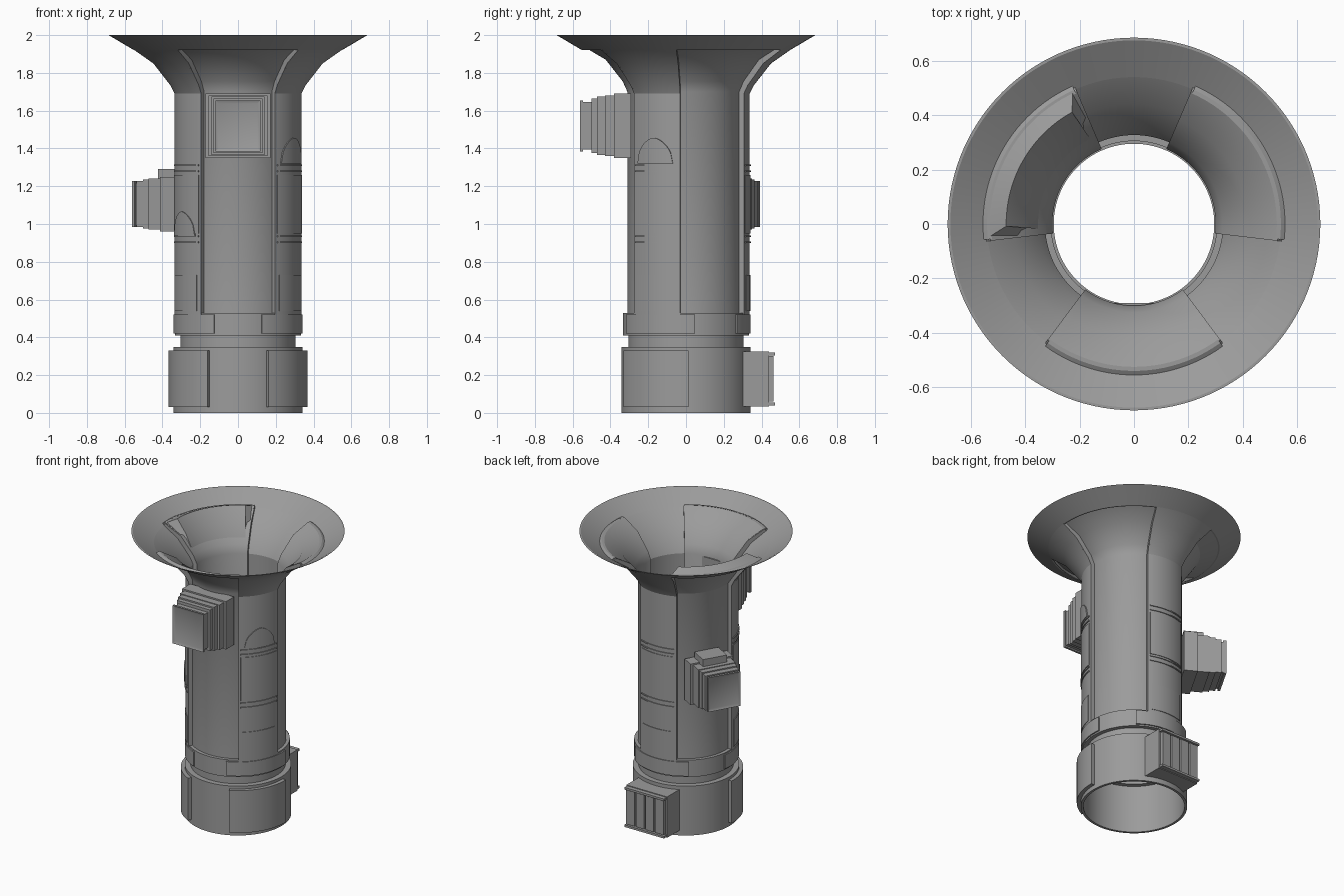
import bpy, bmesh, math
from mathutils import Matrix, Vector

cube = bpy.data.objects.get("Cube")
if cube:
    bpy.data.objects.remove(cube, do_unlink=True)

grey = bpy.data.materials.new("plain grey")
grey.use_nodes = True
grey.diffuse_color = (0.33, 0.33, 0.33, 1)
grey.node_tree.nodes["Principled BSDF"].inputs["Base Color"].default_value = (0.33, 0.33, 0.33, 1)


def finish(name, bm):
    """Turn a bmesh into a smooth object with sharp creases."""
    bmesh.ops.recalc_face_normals(bm, faces=bm.faces[:])
    for f in bm.faces:
        f.smooth = True
    for e in bm.edges:
        e.smooth = len(e.link_faces) == 2 and e.calc_face_angle(0) < math.radians(25)
    me = bpy.data.meshes.new(name)
    bm.to_mesh(me)
    bm.free()
    me.materials.append(grey)
    ob = bpy.data.objects.new(name, me)
    bpy.context.collection.objects.link(ob)
    return ob


def polar(r, a, z):
    a = math.radians(a)
    return Vector((r * math.cos(a), r * math.sin(a), z))


def sector(name, profile, mid=0, half=180):
    """Sweep a closed (radius, height[, angular inset]) profile around z."""
    full = half >= 180
    n = 120 if full else max(1, round(half / 1.5))
    bm = bmesh.new()
    rows = []
    for i in range(n if full else n + 1):
        t = 2 * i / n - 1
        rows.append([bm.verts.new(polar(p[0], mid + t * (half - (p[2] if len(p) > 2 else 0)), p[1]))
                     for p in profile])
    k = len(profile)
    for i in range(n):
        a, b = rows[i], rows[(i + 1) % len(rows)]
        for j in range(k):
            bm.faces.new((a[j], a[(j + 1) % k], b[(j + 1) % k], b[j]))
    if not full:
        bm.faces.new(rows[0])
        bm.faces.new(rows[-1])
    return finish(name, bm)


def band(name, r0, r1, z0, z1, mid=0, half=180):
    return sector(name, [(r0, z0), (r1, z0), (r1, z1), (r0, z1)], mid, half)


def thick(points, t):
    return points + [(r - t, z) for r, z in reversed(points)]


def block(name, angle, r0, r1, w, z0, z1, shift=0, inset=0):
    """Box standing off the tube at an angle, optionally with a sunken outer face."""
    bm = bmesh.new()
    bmesh.ops.create_cube(bm, size=1)
    bmesh.ops.transform(bm, verts=bm.verts, matrix=Matrix.Translation(
        ((r0 + r1) / 2, shift, (z0 + z1) / 2)) @ Matrix.Diagonal((r1 - r0, 2 * w, z1 - z0, 1)))
    if inset:
        face = max(bm.faces, key=lambda f: f.calc_center_median().x)
        bmesh.ops.inset_region(bm, faces=[face], thickness=inset)
        for v in face.verts:
            v.co.x -= 0.008
    bmesh.ops.rotate(bm, verts=bm.verts, matrix=Matrix.Rotation(math.radians(angle), 3, "Z"))
    return finish(name, bm)


def arch(name, mid, half, z0, h, r0, r1):
    """Curved plate with a rounded top."""
    bm = bmesh.new()
    n = 20
    rows = []
    for i in range(n + 1):
        t = 2 * i / n - 1
        top = z0 + 0.006 + h * math.sqrt(max(0, 1 - abs(t) ** 1.6))
        rows.append([bm.verts.new(polar(r, mid + half * t, z))
                     for r, z in ((r0, z0), (r1, z0), (r1, top), (r0, top))])
    for a, b in zip(rows, rows[1:]):
        for j in range(4):
            bm.faces.new((a[j], a[(j + 1) % 4], b[(j + 1) % 4], b[j]))
    bm.faces.new(rows[0])
    bm.faces.new(rows[-1])
    return finish(name, bm)


# Base, neck and collar
band("base_tube", 0.325, 0.342, 0, 0.35)
band("neck", 0.295, 0.305, 0.34, 0.42)
band("base_top_ledge", 0.295, 0.34, 0.338, 0.35)
band("collar", 0.305, 0.333, 0.41, 0.53)
band("collar_floor", 0.297, 0.325, 0.41, 0.42)

# Flared rim
sector("flared_rim", thick([(0.55, 1.92), (0.685, 2.0)], 0.01))

# Raised columns and sunken panels alternate around the tube
column = thick([(0.337, 0.52), (0.337, 1.69), (0.36, 1.735), (0.45, 1.85), (0.55, 1.92)], 0.01)
panel = thick([(0.31, 0.52), (0.31, 1.70), (0.335, 1.755), (0.425, 1.87), (0.535, 1.935)], 0.01)
edge = [(0.337, 0.52), (0.337, 1.69), (0.36, 1.735), (0.45, 1.85), (0.55, 1.92),
        (0.53, 1.935), (0.415, 1.87), (0.325, 1.755), (0.30, 1.70), (0.30, 0.52)]
for k, mid in enumerate((-90, 30, 150)):
    sector(f"panel_{k + 1}", panel, mid, 36)
    sector(f"panel_top_step_{k + 1}", [(0.55, 1.92), (0.53, 1.938), (0.54, 1.938), (0.56, 1.926)], mid, 36)
    for side in (-1, 1):
        sector(f"panel_edge_{k + 1}_{side}", edge, mid + side * 36, 0.7)
    # Column with its seam bands and thin cover plates
    c = mid + 60
    sector(f"column_{k + 1}", column, c, 24)
    for z in (0.92, 1.295):
        band(f"seam_lower_{k + 1}", 0.33, 0.343, z - 0.02, z - 0.012, c, 22)
        band(f"seam_upper_{k + 1}", 0.33, 0.343, z + 0.012, z + 0.02, c, 22)
    band(f"cover_plate_{k + 1}", 0.33, 0.341, 0.95, 1.26, c, 22)
    band(f"foot_plate_{k + 1}", 0.33, 0.341, 0.54, 0.73, c, 20)
    band(f"collar_plate_{k + 1}", 0.32, 0.342, 0.42, 0.52, c, 38)

# Arched plates on the two front columns
arch("left_arch_plate", -30, 18, 1.32, 0.13, 0.33, 0.345)
arch("right_arch_plate", 210, 18, 0.94, 0.12, 0.33, 0.346)

# Thick wedge inside the flare
sector("inner_wedge", [(0.30, 1.66), (0.31, 1.70), (0.425, 1.87), (0.552, 1.925),
                       (0.47, 1.965, 5), (0.40, 1.88, 4), (0.305, 1.70, 2)], 150, 36)

# Base cover plates
for name, mid in (("left_base_plate", -31), ("right_base_plate", 211)):
    band(name, 0.335, 0.368, 0.03, 0.33, mid, 33)

# Stepped front block
for i, (r0, r1, w, h) in enumerate(((0.29, 0.38, 0.172, 0.17), (0.38, 0.43, 0.155, 0.16),
                                    (0.43, 0.47, 0.14, 0.155), (0.47, 0.50, 0.13, 0.145),
                                    (0.50, 0.545, 0.115, 0.125), (0.545, 0.56, 0.12, 0.135))):
    block(f"front_block_step_{i + 1}", -90, r0, r1, w, 1.52 - h, 1.52 + h, inset=0.025 if i == 5 else 0)

# Stepped back right block with a small lug on top
for i, (r0, r1, w, h) in enumerate(((0.30, 0.39, 0.15, 0.145), (0.39, 0.47, 0.132, 0.135),
                                    (0.47, 0.51, 0.125, 0.13), (0.51, 0.55, 0.12, 0.122),
                                    (0.55, 0.565, 0.108, 0.112), (0.565, 0.582, 0.115, 0.122))):
    block(f"right_block_step_{i + 1}", 150, r0, r1, w, 1.105 - h, 1.105 + h, inset=0.025 if i == 5 else 0)
block("right_block_lug", 150, 0.31, 0.44, 0.085, 1.22, 1.29)

# Back box with vertical slats
block("back_box", 90, 0.30, 0.44, 0.16, 0.035, 0.325)
for i in range(4):
    block(f"back_slat_{i + 1}", 90, 0.43, 0.462, 0.032, 0.06, 0.30, shift=(i - 1.5) * 0.076)
for name, z in (("back_lip_bottom", 0.04), ("back_lip_top", 0.305)):
    block(name, 90, 0.43, 0.47, 0.155, z, z + 0.015)
